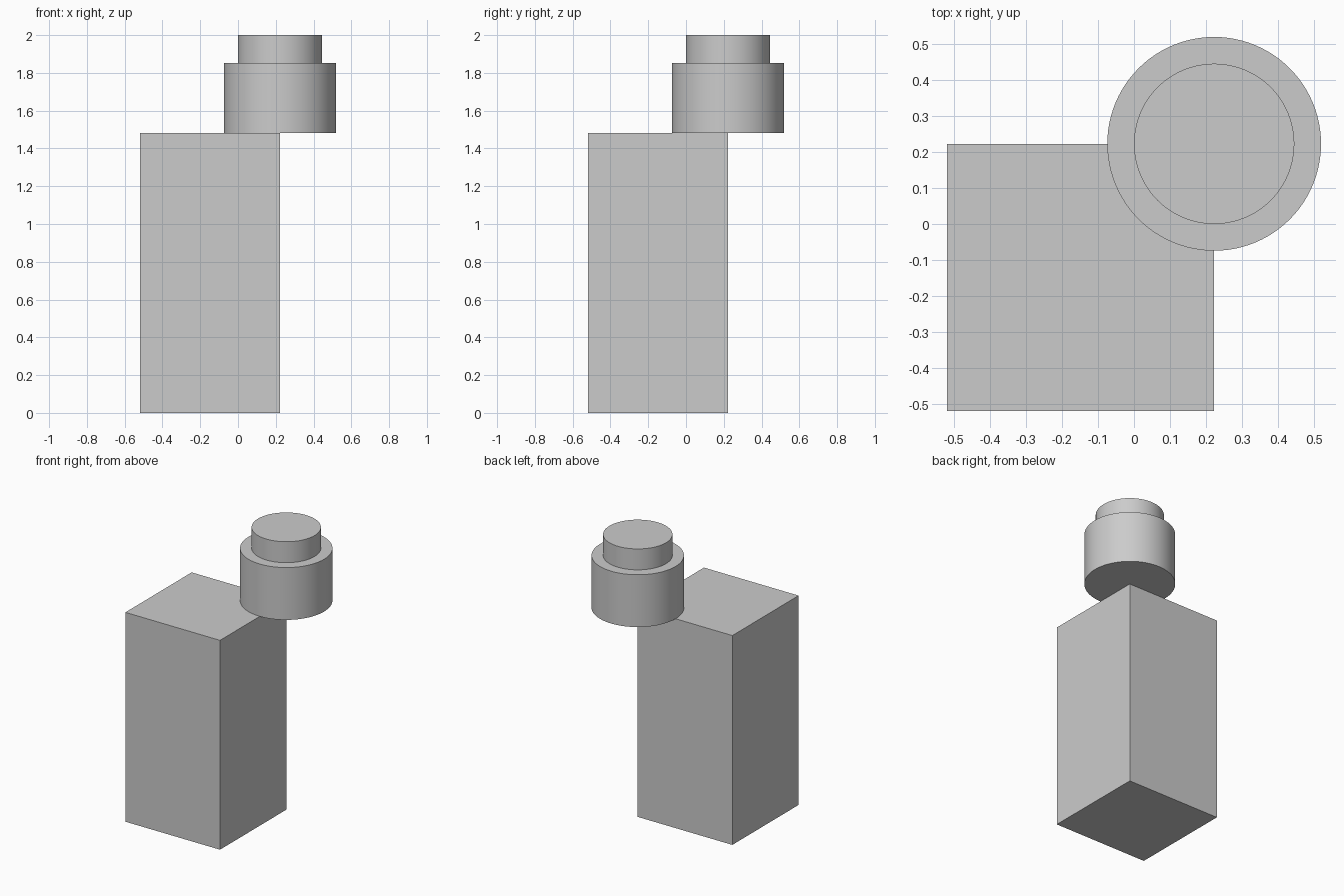
import bpy
from math import radians

cube = bpy.data.objects.get("Cube")
if cube:
    bpy.data.objects.remove(cube, do_unlink=True)

U = 2 / 27            # one design unit
CORNER = 3 * U        # back left corner of the body, axis of the cap

grey = bpy.data.materials.new("plain grey")
grey.use_nodes = True
grey.diffuse_color = (0.6, 0.6, 0.6, 1)
grey.node_tree.nodes["Principled BSDF"].inputs["Base Color"].default_value = (0.6, 0.6, 0.6, 1)


def finish(name):
    obj = bpy.context.object
    obj.name = name
    obj.data.materials.append(grey)
    return obj


def drum(name, radius, bottom, height):
    bpy.ops.mesh.primitive_cylinder_add(
        vertices=96, radius=radius, depth=height,
        location=(CORNER, CORNER, bottom + height / 2))
    bpy.ops.object.shade_smooth_by_angle(angle=radians(30))
    return finish(name)


# Tall square body
bpy.ops.mesh.primitive_cube_add(size=1, location=(CORNER - 5 * U, CORNER - 5 * U, 10 * U))
body = finish("body")
body.scale = (10 * U, 10 * U, 20 * U)
bpy.ops.object.transform_apply(location=False, rotation=False, scale=True)

# Stepped round cap standing on the body's corner
drum("cap_base", 4 * U, 20 * U, 5 * U)
drum("cap_top", 3 * U, 25 * U, 2 * U)
